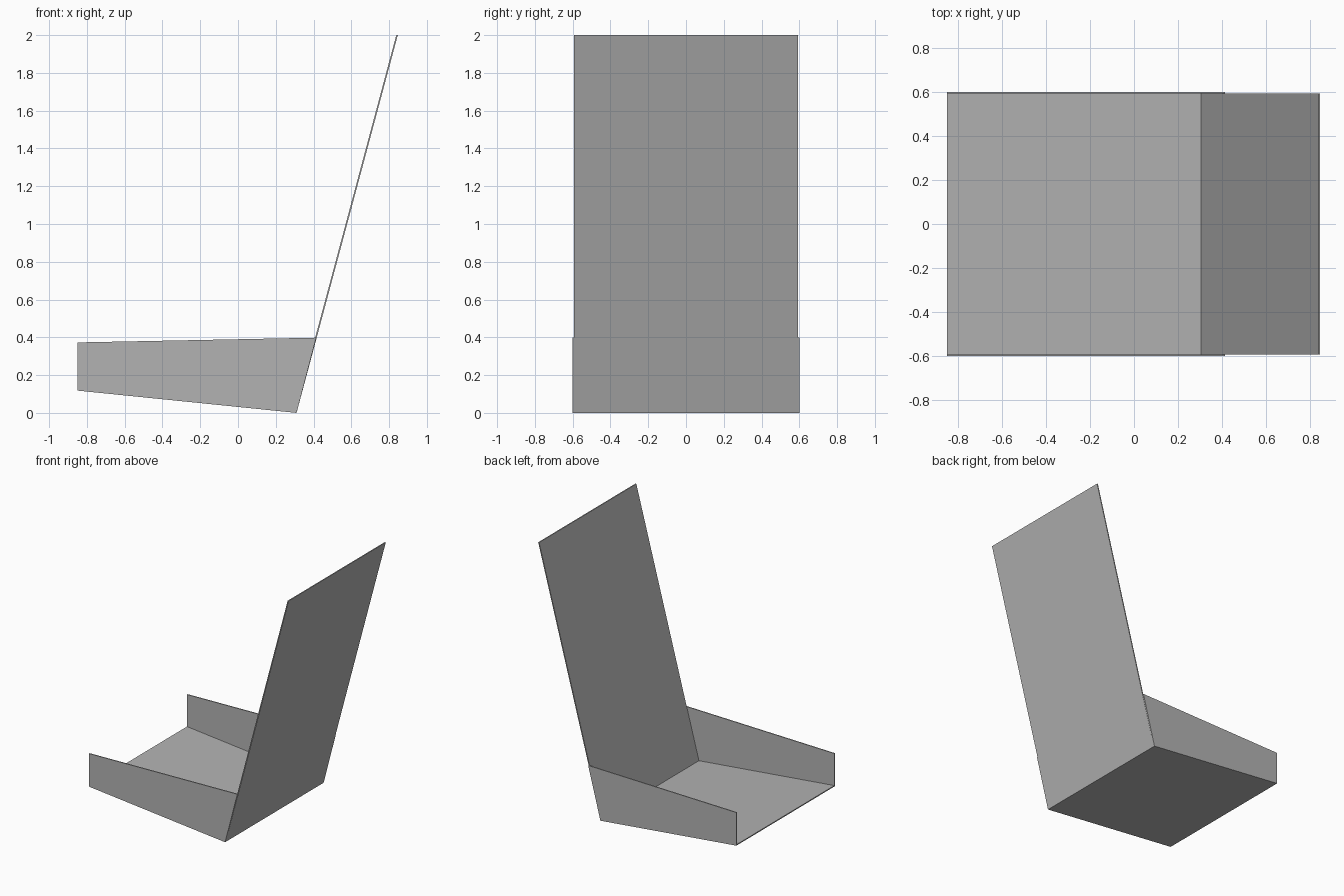
import bpy, bmesh

old = bpy.data.objects.get("Cube")
if old:
    bpy.data.objects.remove(old, do_unlink=True)

grey = bpy.data.materials.new("plain_grey")
grey.use_nodes = True
colour = (0.45, 0.45, 0.45, 1)
grey.diffuse_color = colour
grey.node_tree.nodes["Principled BSDF"].inputs["Base Color"].default_value = colour


def panel(name, profile, y0, y1):
    """Extrude an x-z outline from y0 to y1."""
    bm = bmesh.new()
    face = bm.faces.new([bm.verts.new((x, y0, z)) for x, z in profile])
    grown = bmesh.ops.extrude_face_region(bm, geom=[face])
    verts = [v for v in grown["geom"] if isinstance(v, bmesh.types.BMVert)]
    bmesh.ops.translate(bm, verts=verts, vec=(0, y1 - y0, 0))
    bmesh.ops.recalc_face_normals(bm, faces=bm.faces)
    mesh = bpy.data.meshes.new(name)
    bm.to_mesh(mesh)
    bm.free()
    mesh.materials.append(grey)
    obj = bpy.data.objects.new(name, mesh)
    bpy.context.collection.objects.link(obj)
    return obj


half, thick = 0.60, 0.008
inner = half - thick

# Sloping seat
panel("seat", [(-0.85, 0.118), (0.31, 0), (0.312, thick), (-0.85, 0.126)], -inner, inner)

# Reclined backrest
panel("backrest", [(0.302, 0.001), (0.31, 0), (0.846, 2), (0.838, 2)], -inner, inner)

# Side panels
side = [(-0.85, 0.118), (0.31, 0), (0.414, 0.398), (-0.85, 0.373)]
panel("right_side", side, -half, -inner)
panel("left_side", side, inner, half)
